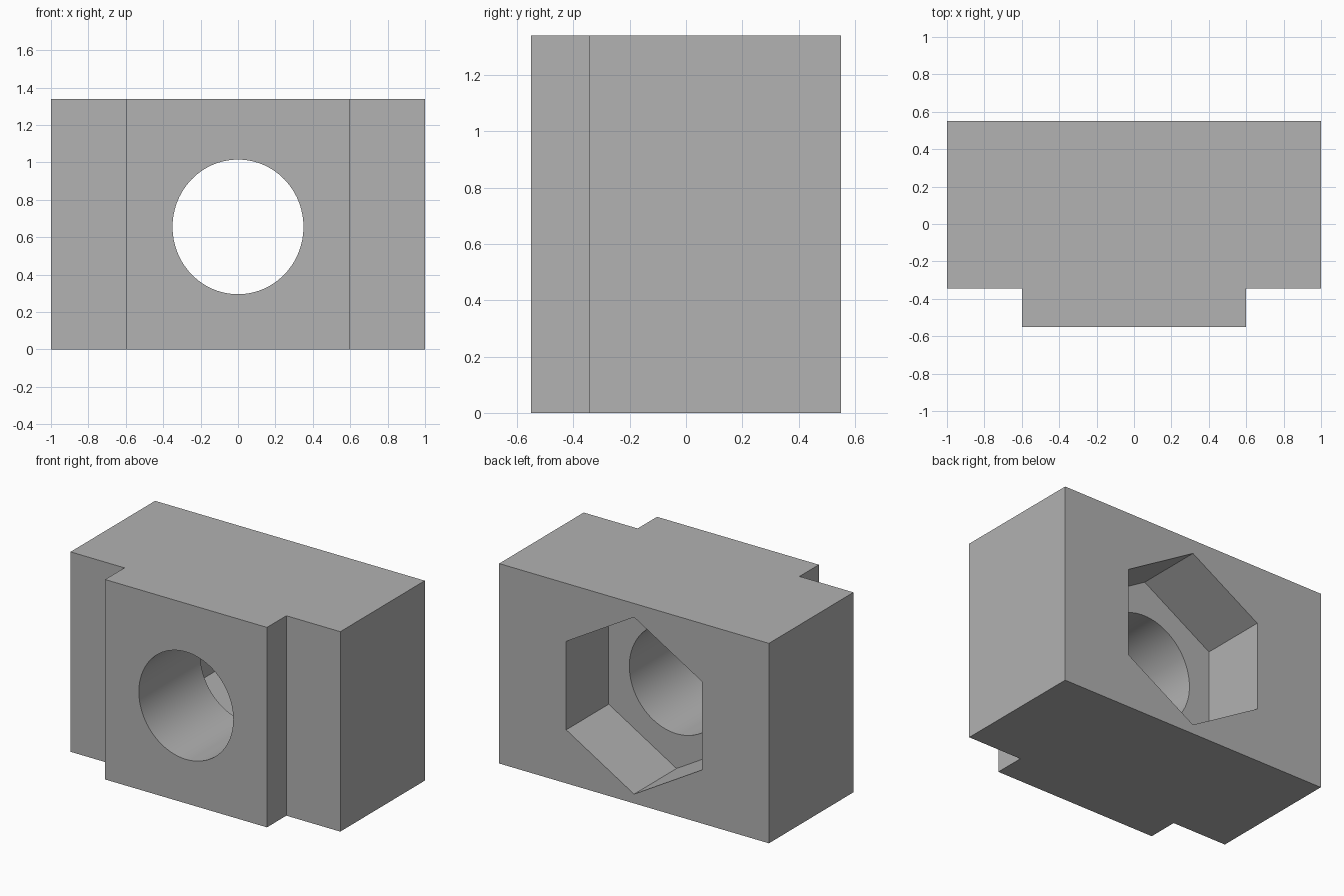
import bpy, bmesh, math

if "Cube" in bpy.data.objects:
    bpy.data.objects.remove(bpy.data.objects["Cube"])

HEIGHT = 1.34
HOLE_Z = 0.655

grey = bpy.data.materials.new("plain grey")
grey.diffuse_color = (0.445, 0.445, 0.445, 1)
grey.use_nodes = True
grey.node_tree.nodes["Principled BSDF"].inputs["Base Color"].default_value = grey.diffuse_color


def prism(name, ring, offset):
    """Extrude a closed ring of points along an offset vector."""
    bm = bmesh.new()
    face = bm.faces.new([bm.verts.new(p) for p in ring])
    out = bmesh.ops.extrude_face_region(bm, geom=[face])
    moved = [v for v in out["geom"] if isinstance(v, bmesh.types.BMVert)]
    bmesh.ops.translate(bm, verts=moved, vec=offset)
    bmesh.ops.recalc_face_normals(bm, faces=bm.faces)
    mesh = bpy.data.meshes.new(name)
    bm.to_mesh(mesh)
    bm.free()
    mesh.materials.append(grey)
    obj = bpy.data.objects.new(name, mesh)
    bpy.context.collection.objects.link(obj)
    return obj


def ring_xz(sides, rx, rz, y):
    """Ring in the x-z plane around the bore axis, one point at the top."""
    return [(rx * math.sin(2 * math.pi * i / sides), y,
             HOLE_Z + rz * math.cos(2 * math.pi * i / sides)) for i in range(sides)]


# Block with a raised front pad
half = [(0.6, -0.55), (0.6, -0.345), (1.0, -0.345), (1.0, 0.55)]
outline = half + [(-x, y) for x, y in reversed(half)]
block = prism("block", [(x, y, 0) for x, y in outline], (0, 0, HEIGHT))

# Cutters: round through bore and hexagonal nut pocket in the back
bore = prism("bore_cutter", ring_xz(96, 0.35, 0.36, -0.8), (0, 1.6, 0))
pocket = prism("hex_pocket_cutter", ring_xz(6, 0.503 / math.cos(math.pi / 6), 0.593, 0.10),
               (0, 0.7, 0))

bpy.context.view_layer.objects.active = block
block.select_set(True)
for cutter in (pocket, bore):
    mod = block.modifiers.new("cut", "BOOLEAN")
    mod.operation = "DIFFERENCE"
    mod.solver = "EXACT"
    mod.object = cutter
    bpy.ops.object.modifier_apply(modifier=mod.name)
    bpy.data.objects.remove(cutter)

# Smooth bore wall, sharp edges elsewhere
bpy.ops.object.shade_smooth_by_angle(angle=math.radians(30))
